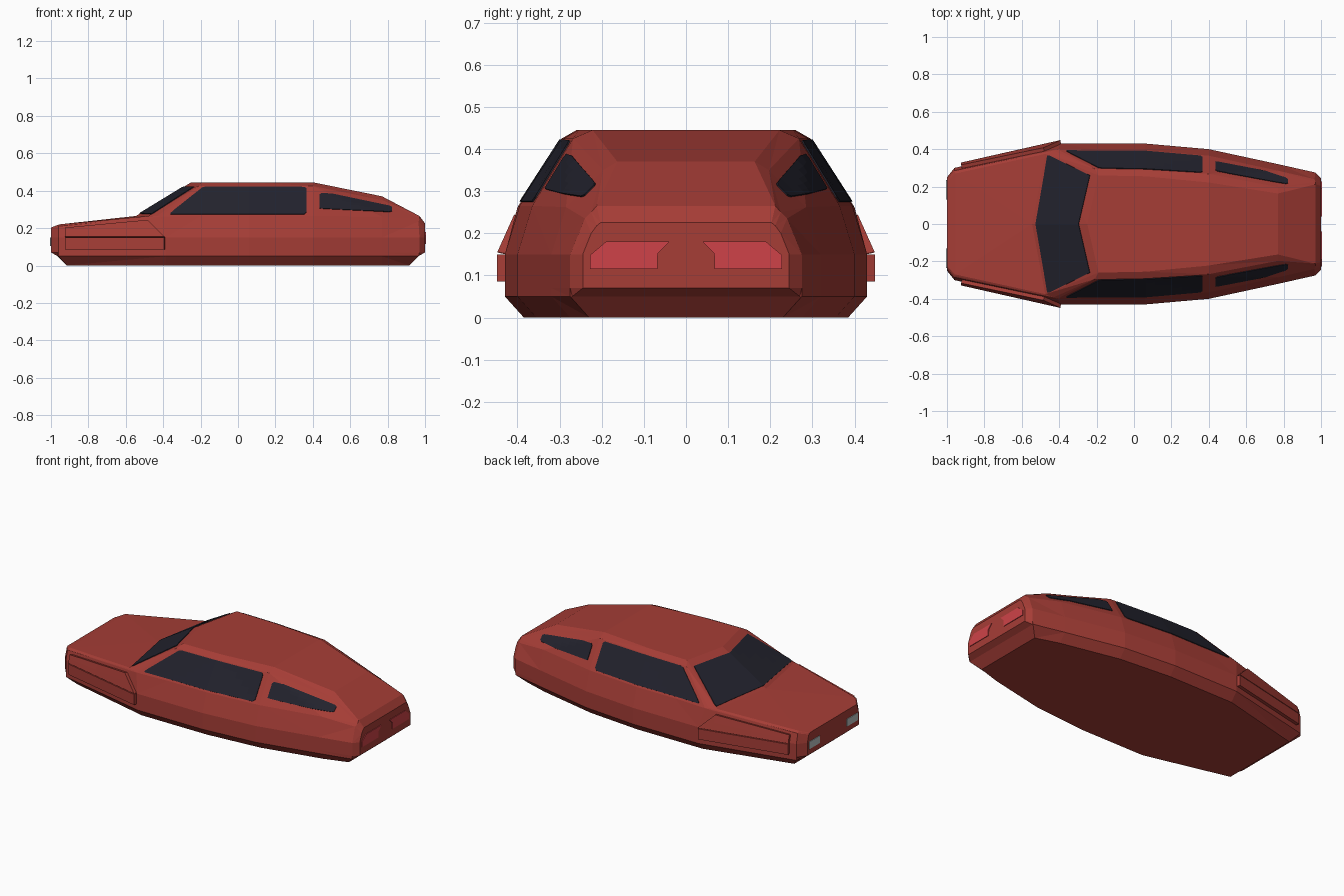
import bpy, bmesh
from mathutils import Vector
from mathutils.bvhtree import BVHTree

if "Cube" in bpy.data.objects:
    bpy.data.objects.remove(bpy.data.objects["Cube"])


def material(name, rgb):
    m = bpy.data.materials.new(name)
    m.diffuse_color = (*rgb, 1)
    m.use_nodes = True
    m.node_tree.nodes["Principled BSDF"].inputs["Base Color"].default_value = m.diffuse_color
    return m


RED = material("body red", (0.38, 0.047, 0.037))
GLASS = material("dark glass", (0.016, 0.016, 0.026))
TAIL = material("tail light red", (0.62, 0.055, 0.065))
LAMP = material("headlight grey", (0.48, 0.54, 0.54))


def add_object(name, bm, mat):
    mesh = bpy.data.meshes.new(name)
    bm.to_mesh(mesh)
    mesh.materials.append(mat)
    ob = bpy.data.objects.new(name, mesh)
    bpy.context.collection.objects.link(ob)
    return ob


def clamp(v, lim):
    return max(-lim, min(lim, v))


# Body: lengthwise rows from floor to roof, nose at -x, tail at +x
plan = [(-1, .25), (-.96, .30), (-.385, .43), (-.2, .43), (.06, .43),
        (.4, .40), (.77, .32), (.97, .275), (1, .245)]
belt = [(-1, .235, .195), (-.96, .285, .21), (-.41, .40, .262), (-.2, .395, .265),
        (.06, .395, .265), (.4, .365, .265), (.77, .285, .262), (.965, .24, .235), (1, .225, .2)]
roof_edge = [(-1, .23, .2), (-.958, .277, .216), (-.43, .392, .266), (-.21, .295, .425),
             (.06, .29, .425), (.4, .268, .425), (.77, .197, .35), (.97, .225, .25), (1, .212, .218)]
roof = [(-1, .225, .203), (-.955, .27, .22), (-.475, .375, .265), (-.19, .26, .445),
        (.06, .255, .445), (.4, .222, .445), (.77, .163, .37), (.97, .212, .265), (1, .203, .225)]
rows = [
    [(clamp(x, .915), max(y - .045, .23), 0) for x, y in plan],
    [(clamp(x, .965), max(y, .27), .05) for x, y in plan],
    [(x, y, .07) for x, y in plan],
    [(x, y, .15) for x, y in plan],
    belt, roof_edge, roof,
]
# V-shaped centre of the windscreen
shift = {2: -.07, 3: -.06}
centre = [(x + shift.get(i, 0), 0, z) for i, (x, y, z) in enumerate(roof)]
mirrored = [[(x, -y, z) for x, y, z in r] for r in rows]
loops = rows + [centre] + mirrored[::-1]

bm = bmesh.new()
grid = [[bm.verts.new(p) for p in r] for r in loops]
n, last = len(grid), len(plan) - 1
for j in range(n):
    a, b = grid[j], grid[(j + 1) % n]
    for i in range(last):
        bm.faces.new((a[i], a[i + 1], b[i + 1], b[i]))
# End caps joining left and right rows
for e in (0, last):
    for j in range(6):
        ring = [grid[j][e], grid[j + 1][e], grid[n - 2 - j][e], grid[n - 1 - j][e]]
        bm.faces.new(ring)
    bm.faces.new((grid[6][e], grid[7][e], grid[8][e]))
bmesh.ops.remove_doubles(bm, verts=bm.verts, dist=1e-5)
bmesh.ops.dissolve_degenerate(bm, edges=bm.edges, dist=1e-5)
bmesh.ops.triangulate(bm, faces=bm.faces)
bmesh.ops.recalc_face_normals(bm, faces=bm.faces)
tree = BVHTree.FromBMesh(bm)
add_object("car_body", bm, RED)
bm.free()

# Ray start and direction for plates laid on each side of the body
VIEWS = {
    "side": (lambda u, v: (u, 2, v), (0, -1, 0)),
    "top": (lambda u, v: (v, u, 2), (0, 0, -1)),
    "nose": (lambda u, v: (-2, u, v), (1, 0, 0)),
    "tail": (lambda u, v: (2, u, v), (-1, 0, 0)),
}


def plate(name, view, cols, mat, lift=.004, thick=.005, mirror=True, steps=6, rise=5):
    """Lay a plate on the body; cols are (across, low, high) edges."""
    start, way = VIEWS[view]
    way = Vector(way)
    spans = []
    for c, d in zip(cols, cols[1:]):
        spans += [[p + (q - p) * k / steps for p, q in zip(c, d)] for k in range(steps)]
    spans.append(cols[-1])
    pm = bmesh.new()
    strips = []
    for u, lo, hi in spans:
        strip = []
        for k in range(rise + 1):
            hit, normal, _, _ = tree.ray_cast(Vector(start(u, lo + (hi - lo) * k / rise)), way)
            if normal.dot(way) > 0:
                normal = -normal
            strip.append(pm.verts.new(hit + normal * lift))
        strips.append(strip)
    for a, b in zip(strips, strips[1:]):
        for k in range(rise):
            pm.faces.new((a[k], b[k], b[k + 1], a[k + 1]))
    bmesh.ops.remove_doubles(pm, verts=pm.verts, dist=1e-5)
    pm.normal_update()
    for f in pm.faces:
        if f.normal.dot(way) > 0:
            f.normal_flip()
    ob = add_object(name, pm, mat)
    pm.free()
    s = ob.modifiers.new("thickness", "SOLIDIFY")
    s.thickness, s.offset = thick, -1
    if mirror:
        m = ob.modifiers.new("mirror", "MIRROR")
        m.use_axis = (False, True, False)


# Windows
plate("front_side_windows", "side",
      [(-.36, .274, .28), (-.34, .274, .298), (-.19, .274, .417), (-.17, .274, .421),
       (.06, .274, .421), (.355, .274, .419), (.367, .285, .41)], GLASS)
plate("rear_side_windows", "side",
      [(.435, .306, .378), (.445, .304, .387), (.5, .301, .383), (.81, .286, .318),
       (.822, .29, .312)], GLASS)
plate("windscreen", "top",
      [(-.365, -.463, -.45), (-.26, -.48, -.235), (0, -.525, -.295),
       (.26, -.48, -.235), (.365, -.463, -.45)], GLASS, mirror=False)

# Raised front fender panels
plate("fender_panel_lower", "side", [(-.92, .085, .1499), (-.39, .085, .1499)],
      RED, .02, .03, steps=1, rise=1)
plate("fender_panel_upper", "side",
      [(-.92, .1501, .198), (-.48, .1501, .24), (-.39, .1501, .152)],
      RED, .02, .03, steps=2, rise=2)

# Lights
plate("tail_lights", "tail",
      [(.04, .179, .18), (.067, .152, .18), (.0675, .115, .18), (.19, .115, .18),
       (.228, .115, .148)], TAIL, steps=2, rise=2)
plate("headlights", "nose", [(.13, .105, .15), (.235, .105, .15)], LAMP, steps=1, rise=1)
